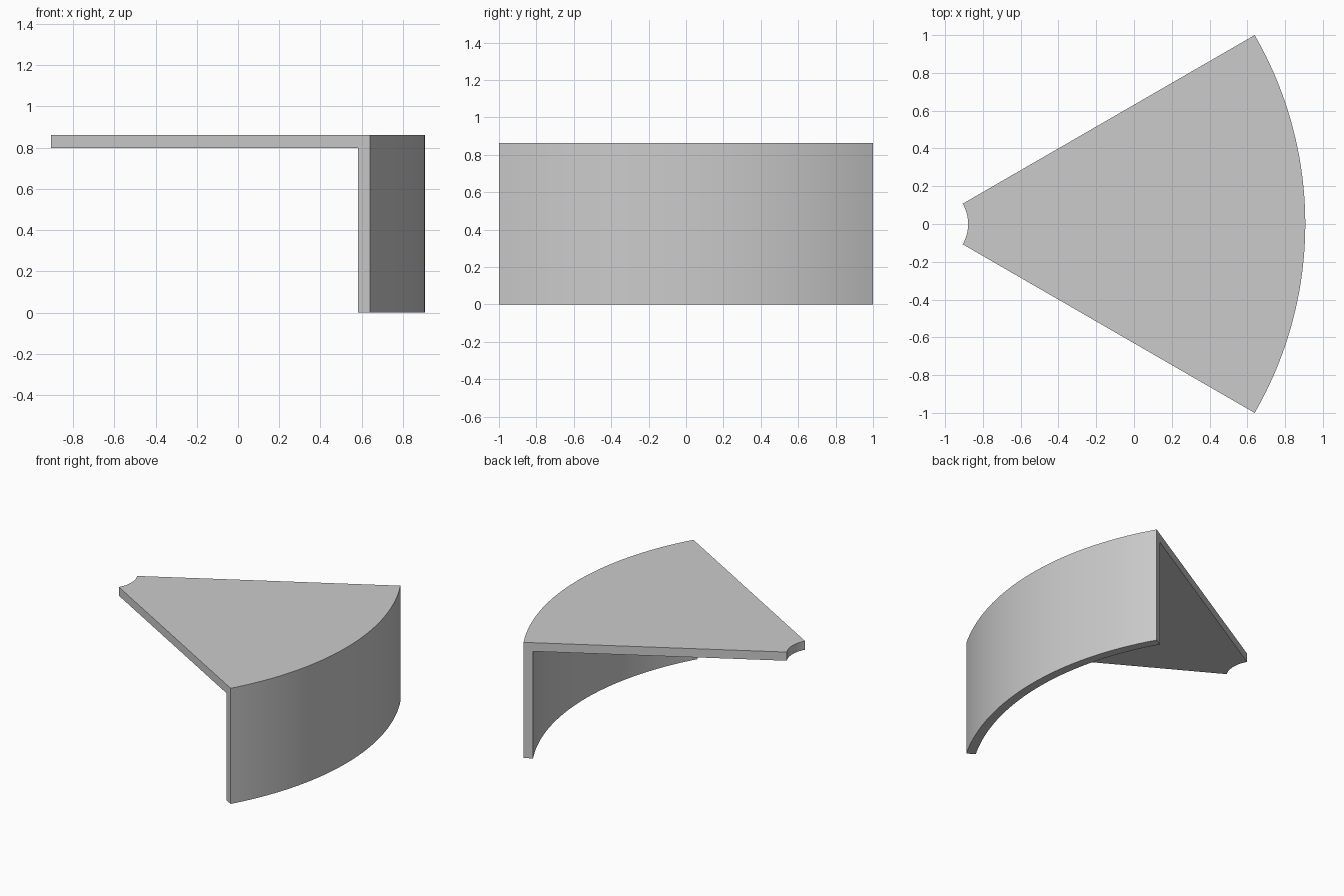
import bpy, bmesh, math
from mathutils import Matrix, Vector

cube = bpy.data.objects.get("Cube")
if cube:
    bpy.data.objects.remove(cube, do_unlink=True)

# Dimensions of the sixty degree sector
OUTER, INNER, THICK, HEIGHT = 2.0, 0.215, 0.0645, 0.862
SWEEP, STEPS = math.radians(60), 48
CENTRE_X = -(OUTER + INNER * math.cos(SWEEP / 2)) / 2

# Plain grey finish
grey = bpy.data.materials.new("plain_grey")
grey.use_nodes = True
colour = (0.6, 0.6, 0.6, 1)
grey.diffuse_color = colour
grey.node_tree.nodes["Principled BSDF"].inputs["Base Color"].default_value = colour

# L-shaped section: thin top plate with a wall hanging from its outer rim
wall, under = OUTER - THICK, HEIGHT - THICK
section = [(INNER, HEIGHT), (INNER, under), (wall, under),
           (wall, 0), (OUTER, 0), (OUTER, HEIGHT)]
bm = bmesh.new()
turn = Matrix.Rotation(-SWEEP / 2, 3, "Z")
verts = [bm.verts.new(turn @ Vector((r, 0, z))) for r, z in section]
start_cap = bm.faces.new(verts)

# Sweep the section around the sector centre, then close the first end
result = bmesh.ops.spin(bm, geom=[start_cap] + list(start_cap.edges) + verts,
                        cent=(0, 0, 0), axis=(0, 0, 1), angle=SWEEP, steps=STEPS)
if not start_cap.is_valid or all(len(e.link_faces) == 1 for e in start_cap.edges):
    bm.faces.new(verts)
elif any(e.is_boundary for e in bm.edges):
    bmesh.ops.holes_fill(bm, edges=[e for e in bm.edges if e.is_boundary], sides=0)
bmesh.ops.recalc_face_normals(bm, faces=bm.faces)

mesh = bpy.data.meshes.new("curved_corner_panel")
bm.to_mesh(mesh)
bm.free()
mesh.materials.append(grey)
panel = bpy.data.objects.new("curved_corner_panel", mesh)
panel.location.x = CENTRE_X
bpy.context.collection.objects.link(panel)

# Smooth the curved faces and keep the rims crisp
bpy.context.view_layer.objects.active = panel
panel.select_set(True)
bpy.ops.object.shade_smooth_by_angle(angle=math.radians(30))
